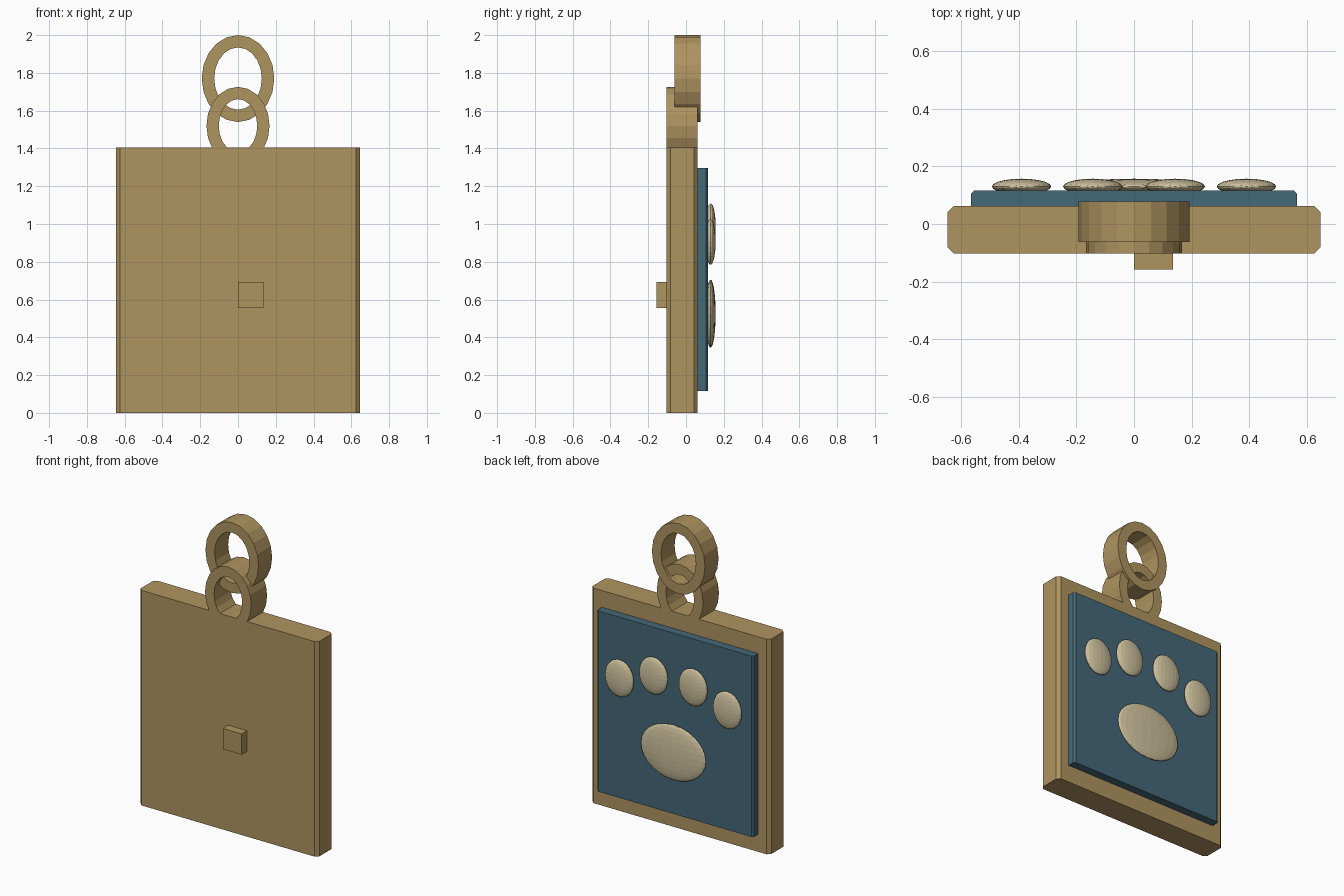
import bpy, bmesh, math
from mathutils import Matrix

if "Cube" in bpy.data.objects:
    bpy.data.objects.remove(bpy.data.objects["Cube"])


def material(name, rgb):
    m = bpy.data.materials.new(name)
    m.diffuse_color = (*rgb, 1)
    m.use_nodes = True
    m.node_tree.nodes["Principled BSDF"].inputs["Base Color"].default_value = m.diffuse_color
    return m


BRASS = material("brass", (0.43, 0.296, 0.115))
BLUE = material("slate_blue", (0.058, 0.138, 0.19))
CREAM = material("cream", (0.62, 0.54, 0.34))


def finish(bm, name, mat):
    bmesh.ops.recalc_face_normals(bm, faces=bm.faces)
    me = bpy.data.meshes.new(name)
    bm.to_mesh(me)
    bm.free()
    me.materials.append(mat)
    ob = bpy.data.objects.new(name, me)
    bpy.context.collection.objects.link(ob)
    return ob


def prism(name, outline, z0, z1, mat):
    """Extrude an (x, y) outline upwards."""
    bm = bmesh.new()
    face = bm.faces.new([bm.verts.new((x, y, z0)) for x, y in outline])
    ext = bmesh.ops.extrude_face_region(bm, geom=[face])["geom"]
    top = [v for v in ext if isinstance(v, bmesh.types.BMVert)]
    bmesh.ops.translate(bm, verts=top, vec=(0, 0, z1 - z0))
    return finish(bm, name, mat)


def oval_ring(name, z, outer, inner, y0, y1, sides=20):
    """Flat-sided oval ring with its hole along y."""
    bm = bmesh.new()
    loops = []
    for (rx, rz), y in ((outer, y0), (outer, y1), (inner, y1), (inner, y0)):
        angles = [2 * math.pi * i / sides for i in range(sides)]
        loops.append([bm.verts.new((rx * math.cos(a), y, z + rz * math.sin(a))) for a in angles])
    for k in range(4):
        a, b = loops[k], loops[(k + 1) % 4]
        for i in range(sides):
            j = (i + 1) % sides
            bm.faces.new((a[i], a[j], b[j], b[i]))
    return finish(bm, name, BRASS)


def pad(name, x, z, rx, rz):
    """Flattened faceted ellipsoid on the panel."""
    bm = bmesh.new()
    bmesh.ops.create_uvsphere(bm, u_segments=20, v_segments=14, radius=1)
    bmesh.ops.transform(bm, verts=bm.verts,
                        matrix=Matrix.Translation((x, 0.13, z)) @ Matrix.Diagonal((rx, 0.027, rz, 1)))
    return finish(bm, name, CREAM)


# Tag plate with chamfered upright edges
w, c, f, b = 0.646, 0.02, -0.102, 0.062
prism("tag_plate", [(-w + c, f), (w - c, f), (w, f + c), (w, b - c),
                    (w - c, b), (-w + c, b), (-w, b - c), (-w, f + c)], 0, 1.405, BRASS)

# Raised panel, chamfered on its outer upright edges
w, c, f, b = 0.565, 0.011, 0.05, 0.116
prism("raised_panel", [(-w, f), (w, f), (w, b - c), (w - c, b),
                       (-w + c, b), (-w, b - c)], 0.115, 1.296, BLUE)

# Small block on the front
prism("front_block", [(0, -0.157), (0.136, -0.157), (0.136, -0.09), (0, -0.09)],
      0.556, 0.692, BRASS)

# Two linked rings
oval_ring("lower_ring", 1.52, (0.167, 0.206), (0.102, 0.141), -0.102, 0.062)
oval_ring("upper_ring", 1.77, (0.192, 0.23), (0.126, 0.165), -0.062, 0.078)

# Paw print
pad("palm_pad", 0, 0.525, 0.235, 0.18)
for side, label in ((-1, "left"), (1, "right")):
    pad(label + "_outer_toe", side * 0.39, 0.905, 0.103, 0.121)
    pad(label + "_inner_toe", side * 0.143, 0.988, 0.103, 0.121)
